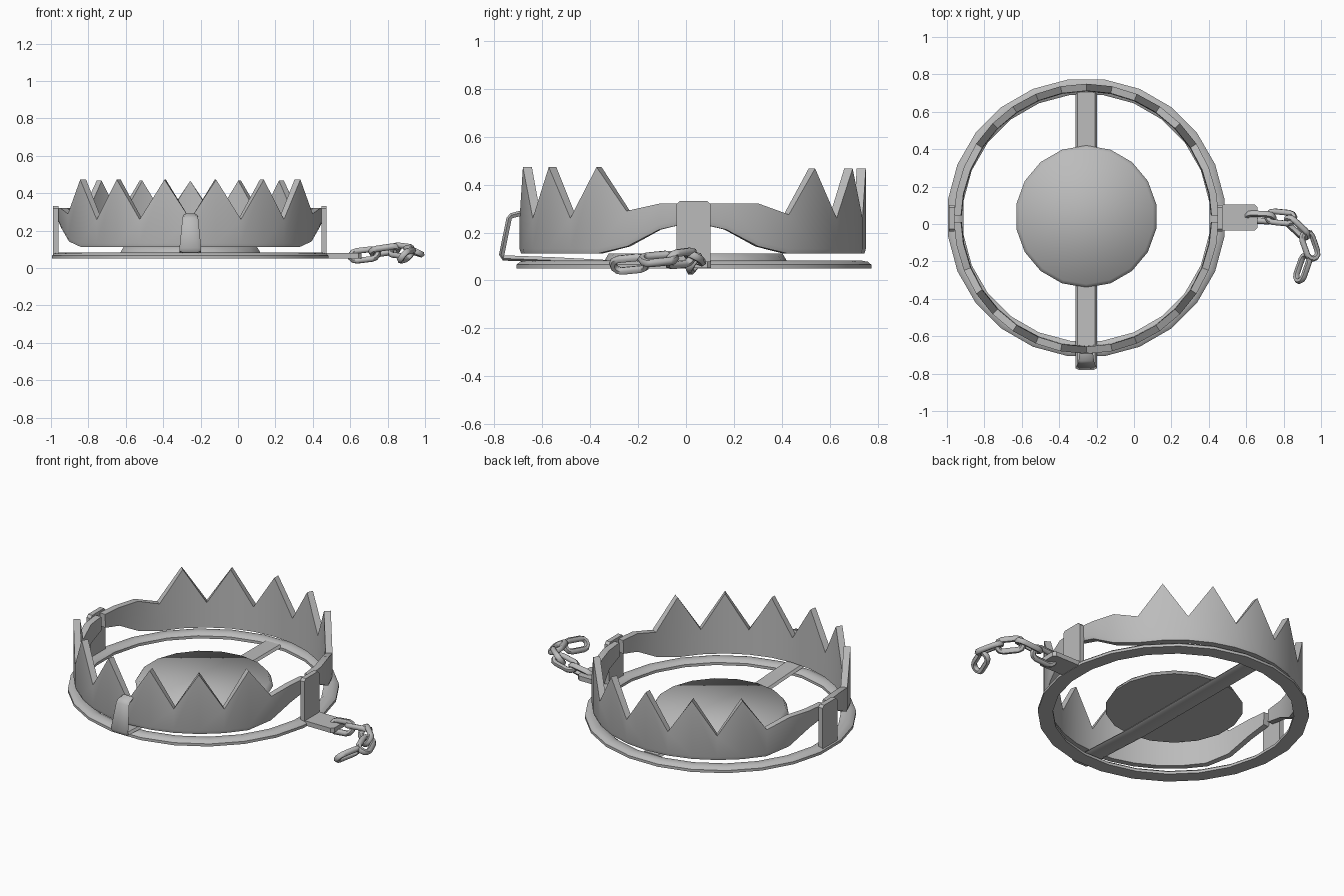
import bpy, bmesh, math
from mathutils import Vector, Matrix

if "Cube" in bpy.data.objects:
    bpy.data.objects.remove(bpy.data.objects["Cube"])

CX, CY = -0.255, 0.033

steel = bpy.data.materials.new("steel_grey")
steel.diffuse_color = (0.5, 0.5, 0.5, 1)
steel.use_nodes = True
steel.node_tree.nodes["Principled BSDF"].inputs["Base Color"].default_value = (0.5, 0.5, 0.5, 1)


def finish(name, bm, angle=40):
    bmesh.ops.recalc_face_normals(bm, faces=bm.faces[:])
    mesh = bpy.data.meshes.new(name)
    bm.to_mesh(mesh)
    bm.free()
    mesh.materials.append(steel)
    ob = bpy.data.objects.new(name, mesh)
    bpy.context.collection.objects.link(ob)
    bpy.ops.object.select_all(action='DESELECT')
    ob.select_set(True)
    bpy.context.view_layer.objects.active = ob
    bpy.ops.object.shade_smooth_by_angle(angle=math.radians(angle))
    return ob


def sweep(name, rings, closed=False, angle=40):
    """Skin a list of equal-length cross-section loops."""
    bm = bmesh.new()
    loops = [[bm.verts.new(p) for p in r] for r in rings]
    n, k = len(loops), len(loops[0])
    for i in range(n if closed else n - 1):
        a, b = loops[i], loops[(i + 1) % n]
        for j in range(k):
            bm.faces.new((a[j], a[(j + 1) % k], b[(j + 1) % k], b[j]))
    if not closed:
        bm.faces.new(loops[0])
        bm.faces.new(loops[-1])
    return finish(name, bm, angle)


def revolve(name, profile, sides, cy=CY, phase=0.0):
    rings = []
    for i in range(sides):
        a = 2 * math.pi * (i + phase) / sides
        rings.append([(CX + r * math.cos(a), cy + r * math.sin(a), z) for r, z in profile])
    return sweep(name, rings, True)


def prism(name, outline, to_point, depth):
    """Extrude a 2D outline; to_point maps (u, v, d) to 3D."""
    return sweep(name, [[to_point(u, v, d) for u, v in outline] for d in depth], angle=30)


# Base ring: flat underneath, rounded on top
revolve("base_ring", [(0.663, 0.05), (0.746, 0.05), (0.746, 0.066), (0.732, 0.078),
                      (0.705, 0.083), (0.678, 0.078), (0.663, 0.066)], 24, phase=0.5)

# Pressure plate
bm = bmesh.new()
bmesh.ops.create_cone(bm, cap_ends=True, segments=18, radius1=0.38, radius2=0.362, depth=0.03,
                      matrix=Matrix.Translation((CX, 0.04, 0.098)))
finish("pressure_plate", bm, 80)

# Jaws: half hoops of (angle, bottom, top) stations mirrored about the middle
STEP = 11.25


def jaw(name, side, tops):
    bottoms = [0.112] * 6 + [0.142, 0.212, 0.24]
    half = [(min(i * STEP, 88.5), bottoms[i], tops[i]) for i in range(9)]
    stations = [(-a, b, t) for a, b, t in half[:0:-1]] + half
    rings = []
    for deg, b, t in stations:
        a = math.radians(deg)
        s, c = math.sin(a), math.cos(a) * side

        def at(inset, z):
            return (CX + (0.708 - inset) * s, 0.028 + (0.722 - inset) * c, z)
        rings.append([at(0.006, b), at(0, b + 0.02), at(0, t), at(0.038, t), at(0.042, b)])
    sweep(name, rings, angle=35)


V, T = 0.26, 0.473
jaw("front_jaw", -1, [V, T, V, T, V, T, 0.29, 0.32, 0.32])
jaw("back_jaw", 1, [T - 0.006, V, T - 0.006, V, T - 0.006, 0.275, 0.32, 0.32, 0.32])

# Hinge posts with clipped top corners
post = [(-0.04, 0.06), (0.102, 0.06), (0.102, 0.318), (0.088, 0.332), (-0.026, 0.332), (-0.04, 0.318)]
for name, x0, x1 in (("left_hinge_post", 0.446, 0.474), ("right_hinge_post", -0.988, -0.96)):
    prism(name, post, lambda u, v, d: (d, u, v), (x0, x1))

# Cross bar running under the plate and bending up into the front catch
path = [(0.70, 0.068, 0.058), (-0.28, 0.072, 0.058), (-0.55, 0.086, 0.058), (-0.763, 0.094, 0.058),
        (-0.769, 0.106, 0.058), (-0.738, 0.258, 0.043), (-0.728, 0.270, 0.041), (-0.69, 0.280, 0.036)]
rings = []
for i, (y, z, w) in enumerate(path):
    p, q = path[max(i - 1, 0)], path[min(i + 1, len(path) - 1)]
    d = Vector((0, q[0] - p[0], q[1] - p[1])).normalized()
    nrm = Vector((0, -d.z, d.y)) * 0.011
    c = Vector((CX, y, z))
    rings.append([c + Vector((w * u, 0, 0)) + nrm * v for u, v in
                  ((-1, 0.2), (-0.8, -1), (0.8, -1), (1, 0.2), (0.7, 1), (-0.7, 1))])
sweep("cross_bar_and_catch", rings, angle=45)

# Chain tab on the ring
prism("chain_tab", [(0.44, -0.035), (0.645, -0.035), (0.66, -0.02), (0.66, 0.09),
                    (0.645, 0.105), (0.44, 0.105)], lambda u, v, d: (u, v, d), (0.052, 0.08))


# Chain: stadium-shaped links given by centre, direction and roll
def link(name, centre, direction, roll, length=0.18, width=0.098, r=0.017):
    x = Vector(direction).normalized()
    side = Vector((0, 0, 1)).cross(x).normalized()
    side = Matrix.Rotation(math.radians(roll), 3, x) @ side
    up = x.cross(side)
    rad = width / 2 - r
    run = length / 2 - width / 2
    rings = []
    for i in range(12):
        a = math.radians(-90 + 36 * (i if i < 6 else i - 1))
        sx = 1 if i < 6 else -1
        out = x * math.cos(a) + side * math.sin(a)
        c = Vector(centre) + x * run * sx + out * rad
        rings.append([c + (out * math.cos(t) + up * math.sin(t)) * r
                      for t in [k * math.pi / 3 for k in range(6)]])
    sweep(name, rings, True, 60)


links = [((0.675, 0.035, 0.070), (1, -0.05, 0.12), 55),
         ((0.785, 0.035, 0.095), (1, -0.1, 0.15), -25),
         ((0.872, -0.02, 0.092), (0.8, -0.75, -0.1), 55),
         ((0.940, -0.115, 0.090), (0.35, -1, -0.1), -25),
         ((0.902, -0.235, 0.068), (-0.35, -1, -0.1), 50)]
for i, (c, d, roll) in enumerate(links):
    link("chain_link_%d" % (i + 1), c, d, roll)
